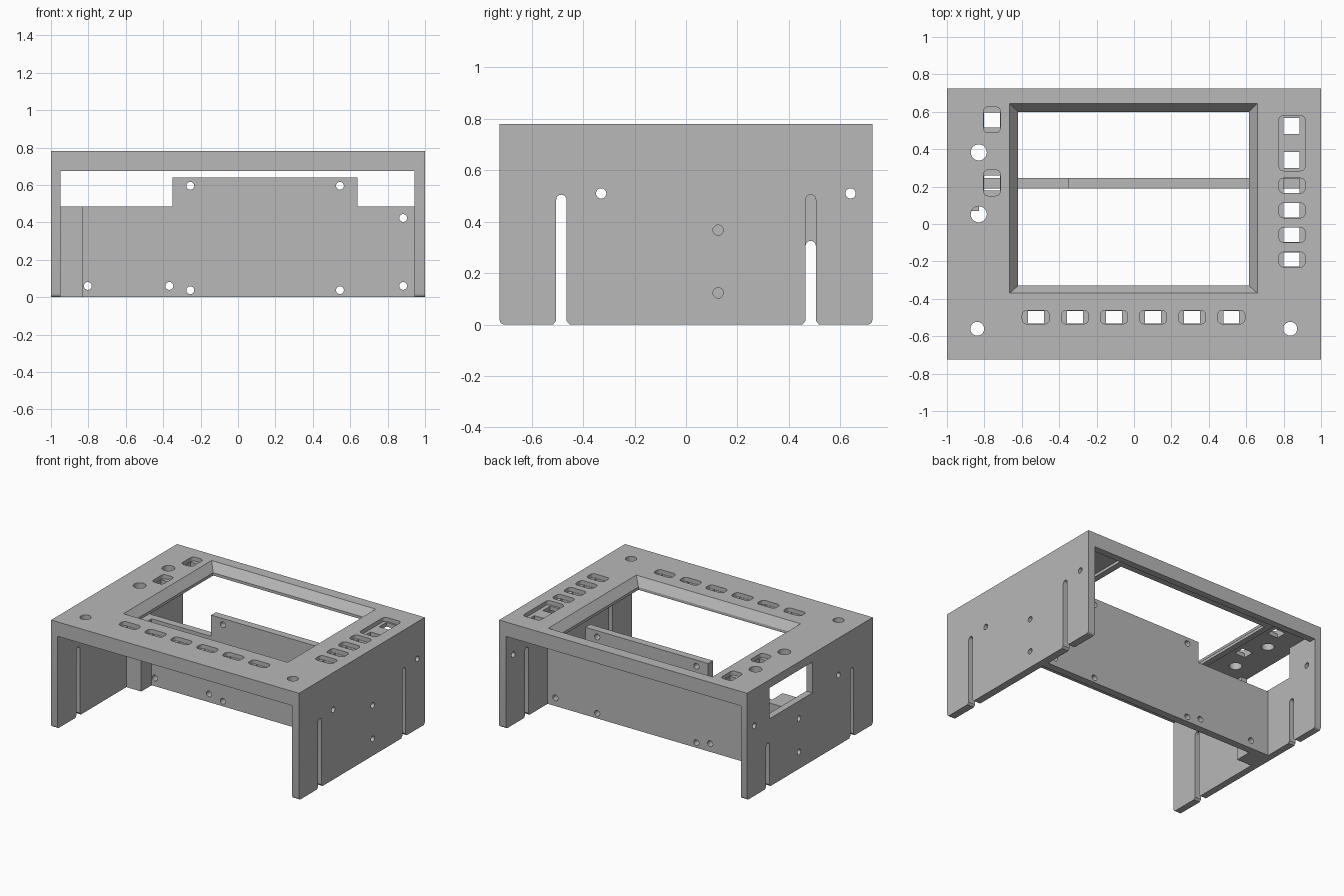
import bpy, bmesh, math
from mathutils import Vector

cube = bpy.data.objects.get("Cube")
if cube:
    bpy.data.objects.remove(cube, do_unlink=True)

grey = bpy.data.materials.new("plain grey")
grey.use_nodes = True
grey.diffuse_color = (0.48, 0.48, 0.48, 1)
grey.node_tree.nodes["Principled BSDF"].inputs["Base Color"].default_value = (0.48, 0.48, 0.48, 1)


def place(axis, a, b, t):
    return Vector({"x": (t, a, b), "y": (a, t, b), "z": (a, b, t)}[axis])


def loft(bm, axis, sections):
    """Solid through (outline, level) sections along an axis."""
    rings = [[bm.verts.new(place(axis, a, b, t)) for a, b in outline] for outline, t in sections]
    for low, high in zip(rings, rings[1:]):
        n = len(low)
        for i in range(n):
            j = (i + 1) % n
            bm.faces.new((low[i], low[j], high[j], high[i]))
    bm.faces.new(rings[0][::-1])
    bm.faces.new(rings[-1])


def solid(name, axis, lo, hi, *outlines):
    """One object holding straight prisms of the given outlines."""
    return loft_object(name, axis, *[[(o, lo), (o, hi)] for o in outlines])


def loft_object(name, axis, *lofts):
    bm = bmesh.new()
    for sections in lofts:
        loft(bm, axis, sections)
    bmesh.ops.recalc_face_normals(bm, faces=bm.faces)
    mesh = bpy.data.meshes.new(name)
    bm.to_mesh(mesh)
    bm.free()
    mesh.materials.append(grey)
    ob = bpy.data.objects.new(name, mesh)
    bpy.context.collection.objects.link(ob)
    return ob


def combine(target, tool, operation="DIFFERENCE"):
    """Apply a boolean and discard the tool."""
    mod = target.modifiers.new("boolean", "BOOLEAN")
    mod.operation, mod.solver, mod.object = operation, "EXACT", tool
    bpy.context.view_layer.update()
    graph = bpy.context.evaluated_depsgraph_get()
    mesh = bpy.data.meshes.new_from_object(target.evaluated_get(graph))
    target.modifiers.clear()
    target.data = mesh
    bpy.data.objects.remove(tool, do_unlink=True)


def rect(x0, x1, y0, y1):
    return [(x0, y0), (x1, y0), (x1, y1), (x0, y1)]


def box_at(x, y, w, h):
    return rect(x - w / 2, x + w / 2, y - h / 2, y + h / 2)


def circle(x, y, r, n=32):
    return [(x + r * math.cos(2 * math.pi * i / n), y + r * math.sin(2 * math.pi * i / n)) for i in range(n)]


def round_rect(x, y, w, h, r, n=5):
    pts = []
    for k, (sx, sy) in enumerate([(1, 1), (-1, 1), (-1, -1), (1, -1)]):
        for i in range(n + 1):
            t = math.pi / 2 * (k + i / n)
            pts.append((x + sx * (w / 2 - r) + r * math.cos(t), y + sy * (h / 2 - r) + r * math.sin(t)))
    return pts


def slot(y, top, r=0.02, n=10):
    """Leg slot with a flared mouth and a round top."""
    arc = [(y + r * math.cos(math.pi * i / n), top - r + r * math.sin(math.pi * i / n)) for i in range(n + 1)]
    return ([(y - r, 0.015), (y - 0.032, 0), (y - 0.032, -0.05), (y + 0.032, -0.05),
             (y + 0.032, 0), (y + r, 0.015)] + arc)


DEPTH = 0.725      # half depth of the case
CEILING = 0.72     # underside of the top panel

# Case: inverted U section, with softened foot corners
section = [(-1, 0), (-0.95, 0), (-0.95, 0.675), (0.945, 0.675), (0.945, 0), (1, 0), (1, 0.78), (-1, 0.78)]
case = solid("case", "y", -DEPTH, DEPTH, section)
bm = bmesh.new()
bm.from_mesh(case.data)
feet = [e for e in bm.edges if all(v.co.z < 0.01 for v in e.verts)
        and abs(e.verts[0].co.y - e.verts[1].co.y) < 0.01]
bmesh.ops.bevel(bm, geom=feet, offset=0.018, segments=4, profile=0.5, affect="EDGES")
bm.to_mesh(case.data)
bm.free()

# Hollow behind the front and back rims
combine(case, solid("hollow", "z", 0.6, CEILING, rect(-0.95, 0.945, -0.675, 0.675)))

# Screen frame and its bevelled opening
outer = rect(-0.665, 0.66, -0.37, 0.645)
inner = rect(-0.62, 0.615, -0.33, 0.60)
combine(case, solid("screen_frame", "z", 0.70, 0.75, outer), "UNION")
combine(case, loft_object("screen_opening", "z",
                          [(inner, 0.6), (inner, CEILING), (outer, 0.78), (outer, 0.85)]))

# Button recesses in the top, then the narrower windows through them
recesses = [round_rect(0.845, 0.432, 0.14, 0.295, 0.025)]
windows = [box_at(0.843, y, 0.085, 0.085) for y in (0.525, 0.343)]
for y in (0.205, 0.073, -0.058, -0.19):
    recesses.append(round_rect(0.845, y, 0.14, 0.08, 0.025))
    windows.append(box_at(0.843, y, 0.085, 0.076))
for i in range(6):
    x = -0.525 + 0.209 * i
    recesses.append(round_rect(x, -0.498, 0.145, 0.072, 0.025))
    windows.append(box_at(x, -0.498, 0.085, 0.068))
for y in (0.557, 0.22):
    recesses.append(round_rect(-0.76, y, 0.09, 0.138, 0.025))
    windows.append(box_at(-0.76, y, 0.085, 0.08))
combine(case, solid("button_recesses", "z", 0.75, 0.85, *recesses))
windows += [circle(-0.83, y, 0.043) for y in (0.383, 0.052)]
windows += [circle(x, -0.56, 0.037) for x in (-0.838, 0.835)]
combine(case, solid("button_windows", "z", 0.66, 0.9, *windows))

# Side walls: leg slots, screw holes and the left-hand side window
combine(case, solid("slots_a", "x", 0.9, 1.1, slot(-0.485, 0.505), slot(0.485, 0.505)))
combine(case, solid("slots_b", "x", -1.1, -0.9, slot(-0.485, 0.505), slot(0.485, 0.325)))
combine(case, solid("side_holes", "x", -1.1, 1.1,
                    *[circle(y, z, 0.02) for y, z in
                      ((-0.33, 0.51), (0.64, 0.51), (0.125, 0.367), (0.125, 0.123))]))
combine(case, solid("side_window", "x", -1.1, -0.9, rect(-0.03, 0.465, 0.495, CEILING)))

# Cross wall with a raised middle and screw holes
wall = [(-0.95, 0), (0.945, 0), (0.945, 0.485), (0.64, 0.485),
        (0.64, 0.64), (-0.35, 0.64), (-0.35, 0.485), (-0.95, 0.485)]
cross_wall = solid("cross_wall", "y", 0.19, 0.245, wall)
screws = [(x, z) for x in (-0.255, 0.545) for z in (0.037, 0.595)]
screws += [(-0.803, 0.06), (-0.367, 0.06), (0.883, 0.06), (0.883, 0.423)]
combine(cross_wall, solid("screw_holes", "y", 0.1, 0.3, *[circle(x, z, 0.021) for x, z in screws]))

# Corner block joining the cross wall to the side
solid("corner_block", "z", 0, 0.485, rect(-0.95, -0.83, 0.07, 0.19))

# Crisp flat faces, smooth round holes
for ob in (case, cross_wall):
    bpy.ops.object.select_all(action="DESELECT")
    ob.select_set(True)
    bpy.context.view_layer.objects.active = ob
    bpy.ops.object.shade_smooth_by_angle(angle=math.radians(25))
